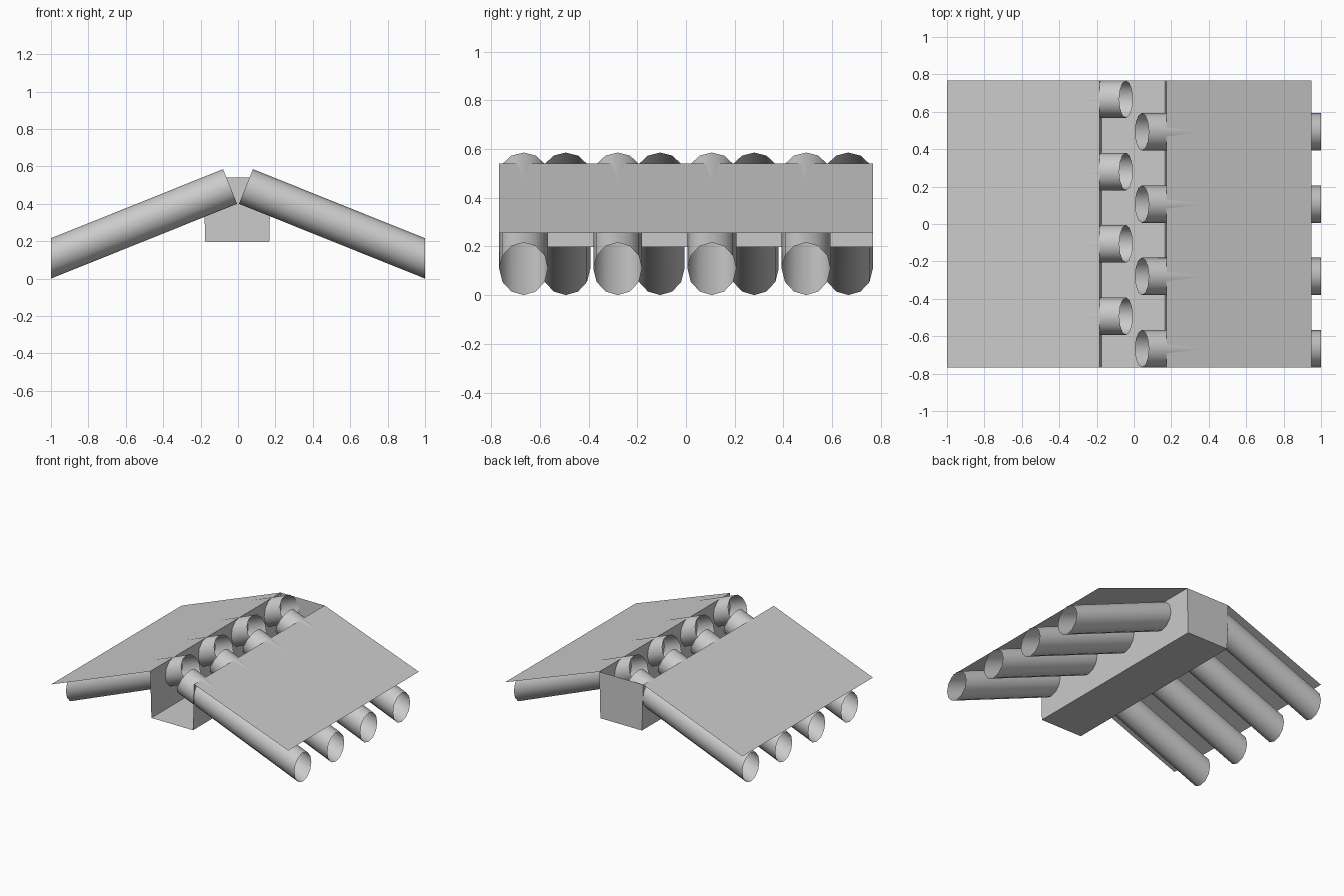
import bpy
import bmesh
import math
from mathutils import Vector

cube = bpy.data.objects.get("Cube")
if cube:
    bpy.data.objects.remove(cube)

grey = bpy.data.materials.new("light_grey")
grey.use_nodes = True
grey.diffuse_color = (0.6, 0.6, 0.6, 1)
grey.node_tree.nodes["Principled BSDF"].inputs["Base Color"].default_value = (0.6, 0.6, 0.6, 1)

HALF = 0.767      # half length along y
RADIUS = 0.1
SIDES = 12


def add_object(name, bm, smooth=False):
    mesh = bpy.data.meshes.new(name)
    bm.to_mesh(mesh)
    bm.free()
    mesh.materials.append(grey)
    obj = bpy.data.objects.new(name, mesh)
    bpy.context.collection.objects.link(obj)
    if smooth:
        bpy.ops.object.select_all(action='DESELECT')
        obj.select_set(True)
        bpy.context.view_layer.objects.active = obj
        bpy.ops.object.shade_smooth_by_angle(angle=math.radians(40))
    return obj


def sheet(name, inner, outer):
    """Thin sloping cover between two lines that run along y."""
    bm = bmesh.new()
    corners = [(inner, -HALF), (outer, -HALF), (outer, HALF), (inner, HALF)]
    face = bm.faces.new([bm.verts.new((p[0], y, p[1])) for p, y in corners])
    face.normal_update()
    if face.normal.z < 0:
        face.normal_flip()
    add_object(name, bm)


def tube(name, side, y):
    """Open tube: square-cut at the inner end, cut upright at the outer end."""
    start = Vector((side * 0.0425, y, 0.4925))
    end = Vector((side, y, 0.108))
    axis = (end - start).normalized()
    across = Vector((0, 1, 0))
    up = across.cross(axis) * -side
    if up.z < 0:
        up.negate()
    bm = bmesh.new()
    inner, outer = [], []
    for i in range(SIDES):
        a = math.tau * i / SIDES
        p = start + RADIUS * (math.cos(a) * across + math.sin(a) * up)
        q = p + axis * ((side - p.x) / axis.x)
        inner.append(bm.verts.new(p))
        outer.append(bm.verts.new(q))
    for i in range(SIDES):
        j = (i + 1) % SIDES
        face = bm.faces.new((inner[i], inner[j], outer[j], outer[i]))
        face.normal_update()
        centre = start + axis * (face.calc_center_median() - start).dot(axis)
        if face.normal.dot(face.calc_center_median() - centre) < 0:
            face.normal_flip()
    add_object(name, bm, smooth=True)


# Central trough, open at the top and front
bm = bmesh.new()
profile = [(-0.185, 0.54), (-0.175, 0.197), (0.167, 0.197), (0.175, 0.54)]
front = [bm.verts.new((x, -HALF, z)) for x, z in profile]
back = [bm.verts.new((x, HALF, z)) for x, z in profile]
for i in range(3):
    bm.faces.new((front[i], back[i], back[i + 1], front[i + 1]))
bm.faces.new(back)
bmesh.ops.recalc_face_normals(bm, faces=bm.faces)
add_object("centre_trough", bm)

# Sloping covers
sheet("left_cover", (0.175, 0.54), (0.95, 0.255))
sheet("right_cover", (-0.185, 0.54), (-1.0, 0.225))

# Two staggered banks of tubes
for k in range(4):
    offset = 0.667 - 0.3867 * k
    tube(f"left_tube_{k + 1}", 1, -offset)
    tube(f"right_tube_{k + 1}", -1, offset)
